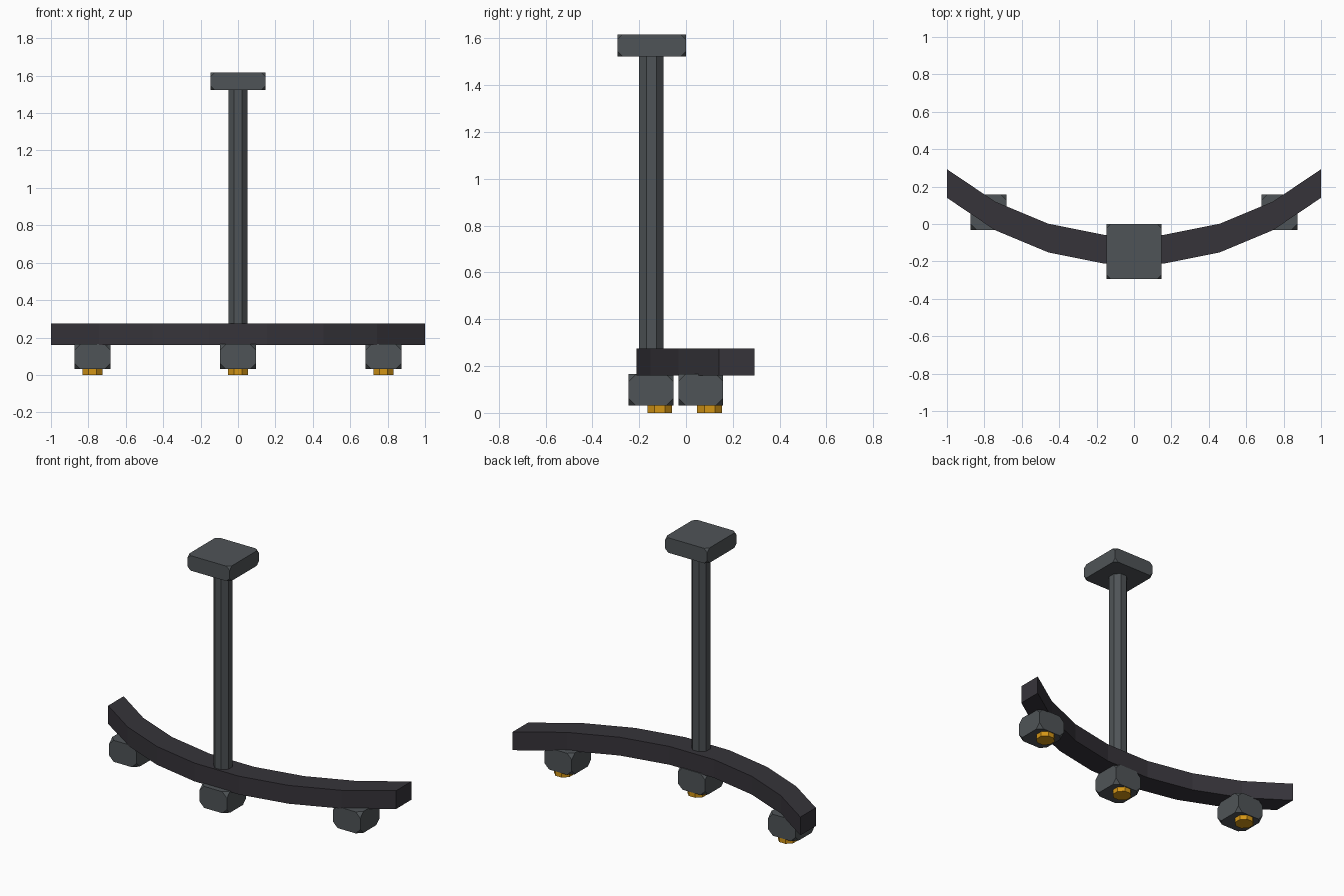
import bpy, bmesh, math
from mathutils import Matrix, Vector

cube = bpy.data.objects.get("Cube")
if cube:
    bpy.data.objects.remove(cube)


def material(name, color):
    m = bpy.data.materials.new(name)
    m.use_nodes = True
    m.diffuse_color = (*color, 1)
    m.node_tree.nodes["Principled BSDF"].inputs["Base Color"].default_value = (*color, 1)
    return m


steel = material("steel grey", (0.078, 0.088, 0.095))
dark = material("dark charcoal", (0.037, 0.034, 0.042))
amber = material("amber", (0.65, 0.3, 0.008))


def finish(bm, name, mat):
    bmesh.ops.recalc_face_normals(bm, faces=bm.faces)
    mesh = bpy.data.meshes.new(name)
    bm.to_mesh(mesh)
    bm.free()
    mesh.materials.append(mat)
    obj = bpy.data.objects.new(name, mesh)
    bpy.context.collection.objects.link(obj)
    return obj


def corner_cut_block(name, centre, size, cut, mat):
    """Box with its eight corners sliced off."""
    bm = bmesh.new()
    bmesh.ops.create_cube(bm, size=1)
    bmesh.ops.scale(bm, vec=size, verts=bm.verts)
    bmesh.ops.translate(bm, vec=centre, verts=bm.verts)
    bmesh.ops.bevel(bm, geom=bm.verts[:], offset=cut, segments=1, affect='VERTICES')
    return finish(bm, name, mat)


def octagon_rod(name, x, y, z0, z1, half_width, mat):
    """Eight-sided rod with flats facing the axes."""
    bm = bmesh.new()
    r = half_width / math.cos(math.pi / 8)
    place = Matrix.Translation((x, y, (z0 + z1) / 2)) @ Matrix.Rotation(math.pi / 8, 4, 'Z')
    bmesh.ops.create_cone(bm, cap_ends=True, segments=8, radius1=r, radius2=r,
                          depth=z1 - z0, matrix=place)
    return finish(bm, name, mat)


# Curved beam: seven-segment arc, swept by a constant depth in y
RADIUS, HALF_ANGLE, SEGMENTS = 1.569, math.radians(39.6), 7
DEPTH, BOTTOM, TOP = 0.153, 0.16, 0.275
bm = bmesh.new()
front, back = [], []
for i in range(SEGMENTS + 1):
    a = HALF_ANGLE * (2 * i / SEGMENTS - 1)
    x = RADIUS * math.sin(a)
    y = 0.14 - RADIUS * (math.cos(a) - math.cos(HALF_ANGLE))
    front.append(bm.verts.new((x, y, BOTTOM)))
    back.append(bm.verts.new((x, y + DEPTH, BOTTOM)))
strip = [bm.faces.new((front[i], front[i + 1], back[i + 1], back[i])) for i in range(SEGMENTS)]
raised = bmesh.ops.extrude_face_region(bm, geom=strip, use_keep_orig=True)["geom"]
bmesh.ops.translate(bm, vec=Vector((0, 0, TOP - BOTTOM)),
                    verts=[g for g in raised if isinstance(g, bmesh.types.BMVert)])
finish(bm, "curved_beam", dark)

# Post and top plate
octagon_rod("post", 0, -0.148, 0.2, 1.54, 0.052, steel)
corner_cut_block("top_plate", (0, -0.147, 1.57), (0.294, 0.292, 0.094), 0.022, steel)

# Feet with small studs beneath
for side, x, y in (("right", -0.778, 0.063), ("centre", 0, -0.15), ("left", 0.778, 0.063)):
    corner_cut_block(side + "_foot", (x, y, 0.098), (0.19, 0.192, 0.135), 0.032, steel)
    octagon_rod(side + "_stud", x, y + 0.038, 0, 0.06, 0.053, amber)
